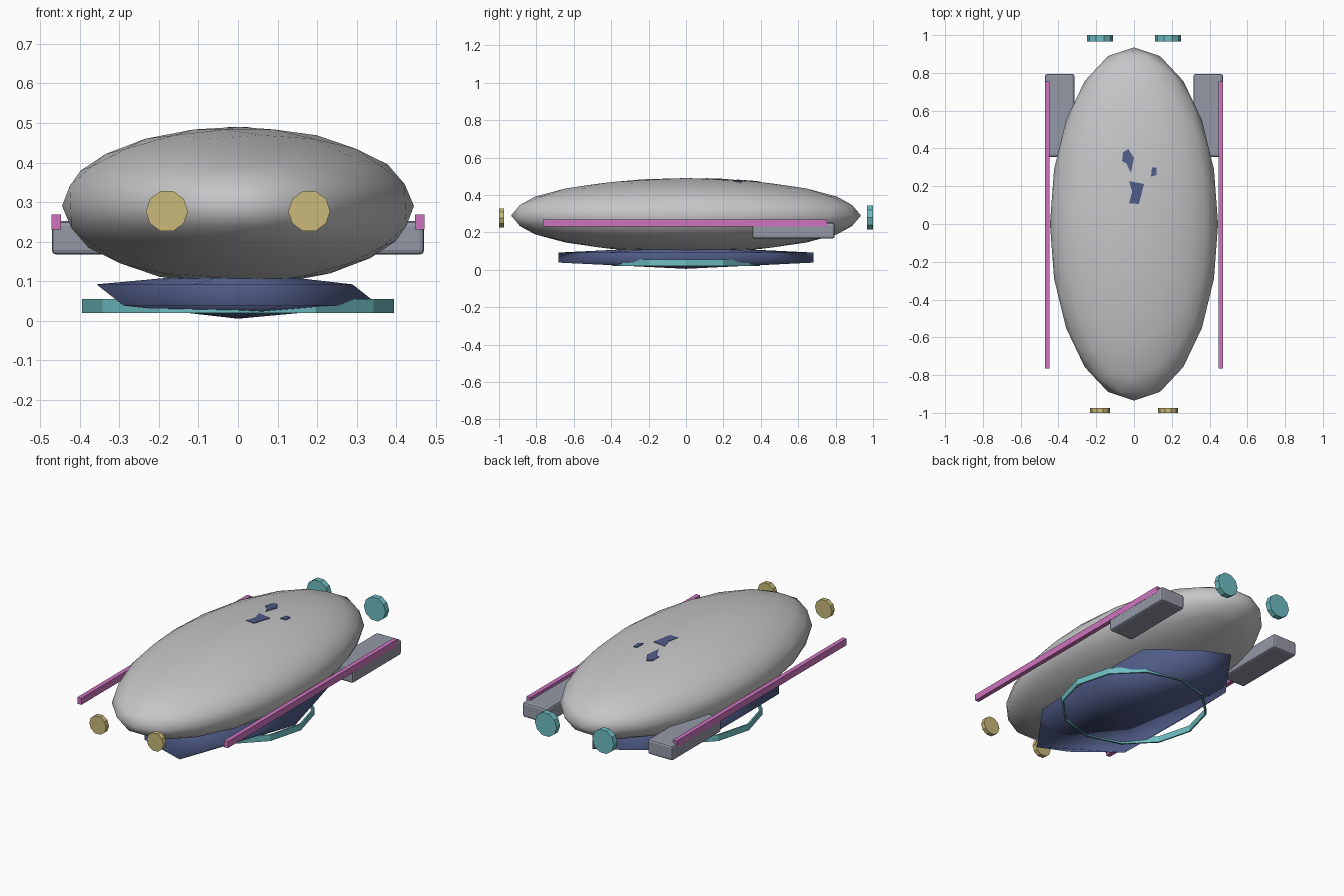
import bpy, bmesh, math
from mathutils import Matrix, Vector

if "Cube" in bpy.data.objects:
    bpy.data.objects.remove(bpy.data.objects["Cube"])


def material(name, rgb):
    m = bpy.data.materials.new(name)
    lin = [((c / 255 + 0.055) / 1.055) ** 2.4 for c in rgb]
    m.diffuse_color = (*lin, 1)
    m.use_nodes = True
    m.node_tree.nodes["Principled BSDF"].inputs["Base Color"].default_value = m.diffuse_color
    return m


GREY = material("hull grey", (198, 198, 200))
SLATE = material("engine slate", (148, 153, 166))
BLUE = material("keel blue", (80, 92, 136))
TEAL = material("teal glow", (110, 190, 194))
PINK = material("pink strip", (206, 116, 190))
YELLOW = material("headlight yellow", (202, 186, 122))


def finish(name, bm, mat, smooth=False):
    bmesh.ops.recalc_face_normals(bm, faces=bm.faces)
    me = bpy.data.meshes.new(name)
    for f in bm.faces:
        f.smooth = smooth
    bm.to_mesh(me)
    bm.free()
    me.materials.append(mat)
    ob = bpy.data.objects.new(name, me)
    bpy.context.collection.objects.link(ob)
    return ob


def ellipsoid(name, radii, z, detail, mat):
    bm = bmesh.new()
    bmesh.ops.create_icosphere(bm, subdivisions=detail, radius=1)
    turn = Matrix.Rotation(math.pi, 4, 'Z')
    bm.transform(Matrix.Translation((0, 0, z)) @ Matrix.Diagonal((*radii, 1)) @ turn)
    return finish(name, bm, mat, True)


def box(name, lo, hi, mat, bevel=0):
    lo, hi = Vector(lo), Vector(hi)
    bm = bmesh.new()
    bmesh.ops.create_cube(bm, size=1)
    bm.transform(Matrix.Translation((lo + hi) / 2) @ Matrix.Diagonal((*(hi - lo), 1)))
    if bevel:
        bmesh.ops.bevel(bm, geom=bm.edges[:], offset=bevel, segments=2,
                        profile=0.5, affect='EDGES')
    return finish(name, bm, mat)


def lamp(name, x, y0, y1, z, r, mat):
    # ten-sided disc facing along y
    bm = bmesh.new()
    ring = [bm.verts.new((x + r * math.cos(i * math.pi / 5), y0,
                          z + r * math.sin(i * math.pi / 5))) for i in range(10)]
    face = bm.faces.new(ring)
    ext = bmesh.ops.extrude_face_region(bm, geom=[face])
    verts = [v for v in ext["geom"] if isinstance(v, bmesh.types.BMVert)]
    bmesh.ops.translate(bm, verts=verts, vec=(0, y1 - y0, 0))
    if not face.is_valid or len(bm.faces) < 12:
        bm.faces.new(ring)
    return finish(name, bm, mat)


# Main hull and faceted keel
HULL, HULL_Z = (0.445, 0.935, 0.2), 0.29
ellipsoid("hull", HULL, HULL_Z, 3, GREY)
ellipsoid("keel", (0.4, 0.8, 0.06), 0.065, 1, BLUE)

# Open twelve-sided hover ring under the keel
bm = bmesh.new()
loops = []
for r, z in ((0.395, 0.02), (0.395, 0.055), (0.386, 0.055), (0.386, 0.02)):
    loops.append([bm.verts.new((r * math.cos(i * math.pi / 6),
                                r * math.sin(i * math.pi / 6), z)) for i in range(12)])
for a in range(4):
    p, q = loops[a], loops[(a + 1) % 4]
    for i in range(12):
        j = (i + 1) % 12
        bm.faces.new((p[i], p[j], q[j], q[i]))
finish("hover_ring", bm, TEAL)

# Paired side parts and lamps
for s, side in ((-1, "left"), (1, "right")):
    def span(a, b):
        return sorted((s * a, s * b))
    x0, x1 = span(0.315, 0.471)
    box("engine_pod_" + side, (x0, 0.355, 0.167), (x1, 0.795, 0.252), SLATE, 0.012)
    x0, x1 = span(0.447, 0.472)
    box("side_strip_" + side, (x0, -0.765, 0.231), (x1, 0.755, 0.268), PINK)
    lamp("headlight_" + side, s * 0.18, -1.0, -0.974, 0.277, 0.053, YELLOW)
    lamp("tail_light_" + side, s * 0.18, 0.967, 1.0, 0.28, 0.068, TEAL)

# Small blue patches on the roof, laid on the hull curve
PATCHES = [
    [(-.058, .38), (-.03, .397), (0, .35), (-.016, .27), (-.04, .32), (-.063, .333)],
    [(-.026, .227), (.053, .212), (.026, .106), (-.026, .11), (-.01, .17)],
    [(.095, .30), (.12, .30), (.12, .26), (.09, .25)],
]
for n, pts in enumerate(PATCHES):
    bm = bmesh.new()
    top, low = [], []
    for x, y in pts:
        z = HULL_Z + HULL[2] * math.sqrt(1 - (x / HULL[0]) ** 2 - (y / HULL[1]) ** 2)
        top.append(bm.verts.new((x, y, z + 0.001)))
        low.append(bm.verts.new((x, y, z - 0.005)))
    bm.faces.new(top)
    bm.faces.new(low[::-1])
    for i in range(len(pts)):
        j = (i + 1) % len(pts)
        bm.faces.new((top[i], low[i], low[j], top[j]))
    finish("roof_patch_%d" % (n + 1), bm, BLUE)
